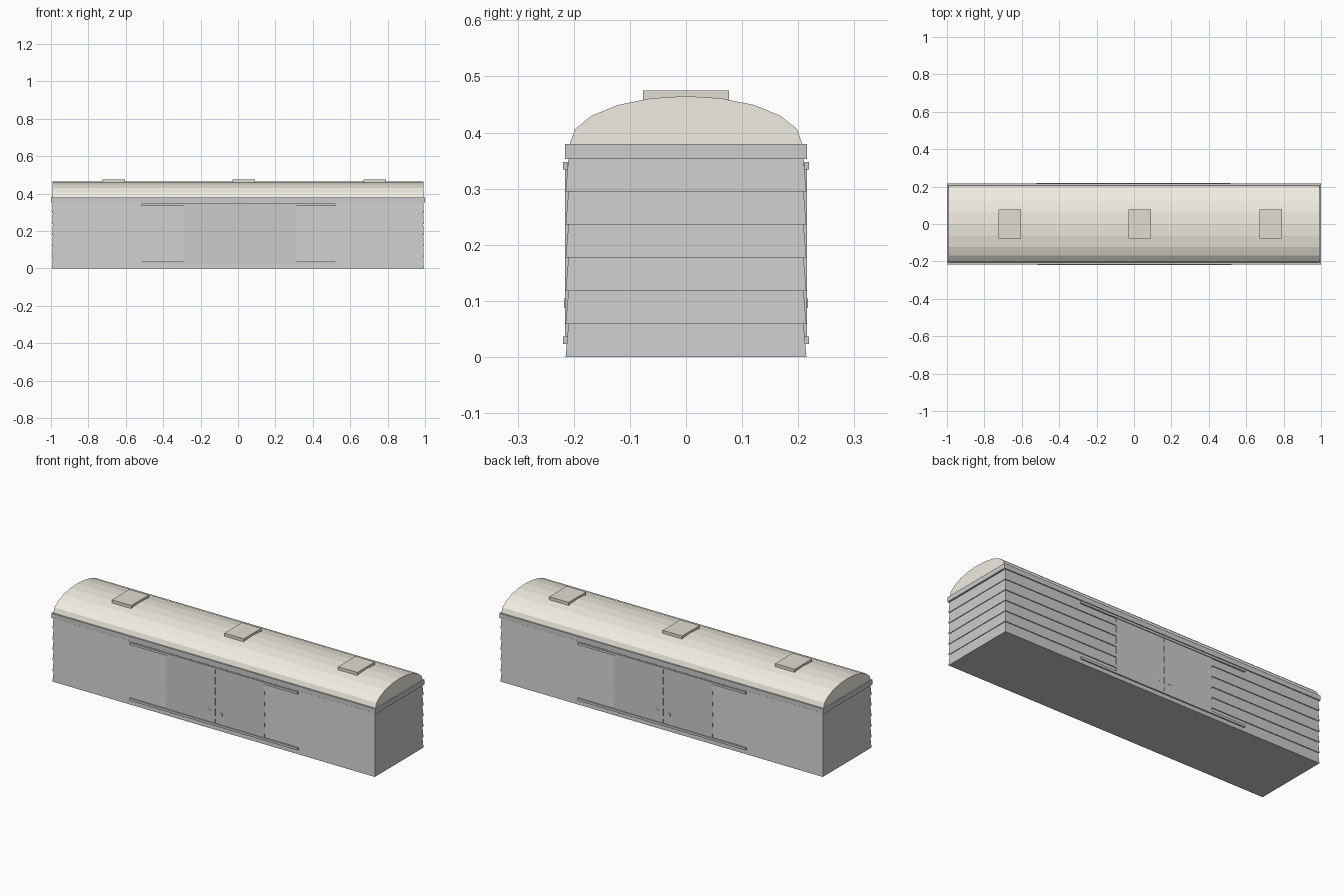
import bpy, bmesh

if "Cube" in bpy.data.objects:
    bpy.data.objects.remove(bpy.data.objects["Cube"])


def material(name, rgb):
    m = bpy.data.materials.new(name)
    m.diffuse_color = (*rgb, 1)
    m.use_nodes = True
    m.node_tree.nodes["Principled BSDF"].inputs["Base Color"].default_value = m.diffuse_color
    return m


def add_mesh(name, verts, faces, mat=None):
    me = bpy.data.meshes.new(name)
    me.from_pydata(verts, [], faces)
    bm = bmesh.new()
    bm.from_mesh(me)
    bmesh.ops.recalc_face_normals(bm, faces=bm.faces)
    bm.to_mesh(me)
    bm.free()
    ob = bpy.data.objects.new(name, me)
    bpy.context.collection.objects.link(ob)
    if mat:
        me.materials.append(mat)
    return ob


def loft(name, rings, mat=None):
    n = len(rings[0])
    verts = [p for r in rings for p in r]
    faces = [[k * n + i, k * n + (i + 1) % n, (k + 1) * n + (i + 1) % n, (k + 1) * n + i]
             for k in range(len(rings) - 1) for i in range(n)]
    faces += [list(range(n)), [(len(rings) - 1) * n + i for i in range(n)]]
    return add_mesh(name, verts, faces, mat)


def rect(x, y, z):
    return [(-x, -y, z), (x, -y, z), (x, y, z), (-x, y, z)]


def box(name, x, y, z, mat=None):
    rings = [[(a, y[0], z[0]), (a, y[1], z[0]), (a, y[1], z[1]), (a, y[0], z[1])] for a in x]
    return loft(name, rings, mat)


cream = material("roof_cream", (0.87, 0.84, 0.75))
tan = material("hatch_tan", (0.74, 0.72, 0.64))

# Body clad in six overlapping planks
rings = []
step = 0.354 / 6
for i in range(6):
    rings.append(rect(0.994, 0.2145, i * step))
    rings.append(rect(0.990, 0.2095, (i + 1) * step))
loft("plank_body", rings)

# Eave band
loft("eave_band", [rect(1.0, 0.2155, 0.353), rect(1.0, 0.2155, 0.38)])

# Faceted arched roof
half = [(0.207, 0.38), (0.198, 0.406), (0.168, 0.43), (0.122, 0.449), (0.062, 0.461)]
profile = half + [(0, 0.465)] + [(-y, z) for y, z in reversed(half)]
loft("roof", [[(x, y, z) for y, z in profile] for x in (-0.993, 0.993)], cream)

# Roof hatches
for x in (-0.664, 0.03, 0.73):
    box("roof_hatch", (x - 0.06, x + 0.06), (-0.077, 0.077), (0.455, 0.475), tan)

# Double doors, rails and handles; the back is the front turned half round
for s, side in ((1, "front"), (-1, "back")):
    def part(name, x, y, z):
        box(side + "_" + name, sorted(s * a for a in x), sorted(-s * a for a in y), z)
    part("left_door", (-0.291, 0.009), (0.20, 0.2155), (0.03, 0.345))
    part("right_door", (0.013, 0.313), (0.20, 0.2155), (0.03, 0.345))
    for z in (0.03, 0.341):
        part("door_rail", (-0.516, 0.521), (0.211, 0.2195), (z - 0.0065, z + 0.0065))
    for x in (-0.024, 0.045):
        part("door_handle", (x - 0.009, x + 0.009), (0.213, 0.217), (0.087, 0.104))
